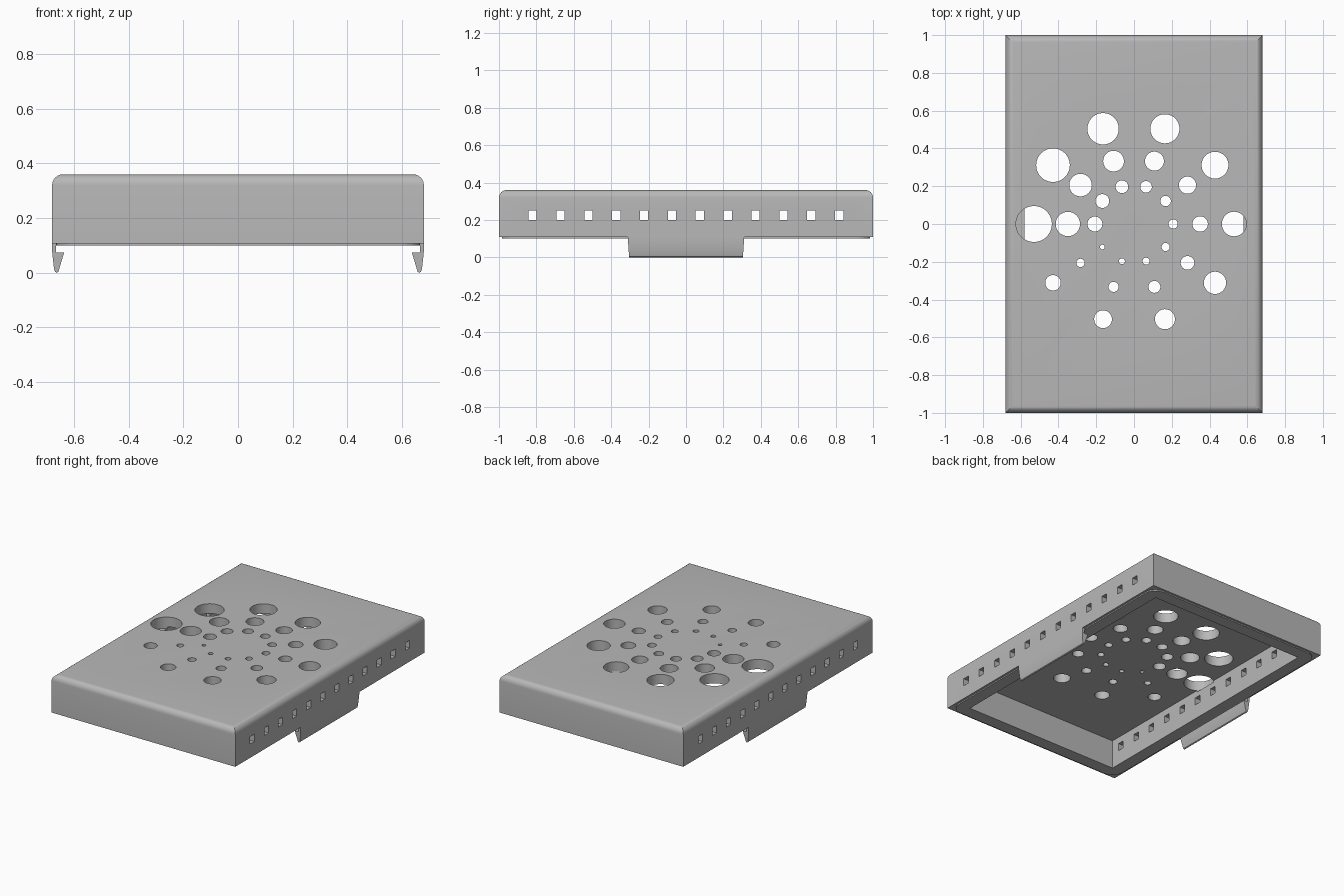
import bpy
import bmesh
from math import cos, sin, pi, radians
from mathutils import Matrix, Vector

default = bpy.data.objects.get("Cube")
if default:
    bpy.data.objects.remove(default)

grey = bpy.data.materials.new("plain grey")
grey.use_nodes = True
colour = (0.48, 0.48, 0.48, 1)
grey.diffuse_color = colour
grey.node_tree.nodes["Principled BSDF"].inputs["Base Color"].default_value = colour

HALF_X, HALF_Y = 0.68, 1.0
BASE, TOP = 0.108, 0.36
WALL, CEILING = 0.10, 0.295


def finish(name, bm):
    """Turn a bmesh into a grey object."""
    bmesh.ops.recalc_face_normals(bm, faces=bm.faces)
    mesh = bpy.data.meshes.new(name)
    bm.to_mesh(mesh)
    bm.free()
    mesh.materials.append(grey)
    obj = bpy.data.objects.new(name, mesh)
    bpy.context.collection.objects.link(obj)
    return obj


def add_box(bm, low, high):
    low, high = Vector(low), Vector(high)
    place = Matrix.Translation((low + high) / 2) @ Matrix.Diagonal((*(high - low), 1))
    bmesh.ops.create_cube(bm, size=1, matrix=place)


def add_prism(bm, points, offset):
    face = bm.faces.new([bm.verts.new(p) for p in points])
    made = bmesh.ops.extrude_face_region(bm, geom=[face])["geom"]
    bmesh.ops.translate(bm, vec=offset,
                        verts=[v for v in made if isinstance(v, bmesh.types.BMVert)])


def activate(obj):
    bpy.ops.object.select_all(action='DESELECT')
    obj.select_set(True)
    bpy.context.view_layer.objects.active = obj


def cut(obj, cutter):
    mod = obj.modifiers.new("cut", 'BOOLEAN')
    mod.operation = 'DIFFERENCE'
    mod.solver = 'EXACT'
    mod.object = cutter
    activate(obj)
    bpy.ops.object.modifier_apply(modifier=mod.name)


def smooth(obj):
    activate(obj)
    bpy.ops.object.shade_smooth_by_angle(angle=radians(30))


# Cover block with rounded top edges
bm = bmesh.new()
add_box(bm, (-HALF_X, -HALF_Y, BASE), (HALF_X, HALF_Y, TOP))
rim = [e for e in bm.edges if all(v.co.z > TOP - 0.001 for v in e.verts)]
bmesh.ops.bevel(bm, geom=rim, offset=0.04, segments=6, profile=0.5, affect='EDGES')
cover = finish("cover", bm)

# Thin lip under the wall, with rounded outer corners
bm = bmesh.new()
radius, lip_x, lip_y = 0.08, HALF_X - 0.015, HALF_Y - 0.015
outline = []
for quarter, (sx, sy) in enumerate([(1, 1), (-1, 1), (-1, -1), (1, -1)]):
    for step in range(9):
        a = (quarter + step / 8) * pi / 2
        outline.append((sx * (lip_x - radius) + radius * cos(a),
                        sy * (lip_y - radius) + radius * sin(a), 0.1))
add_prism(bm, outline, (0, 0, 0.009))
lip = finish("bottom_lip", bm)

# Hollow interior
bm = bmesh.new()
add_box(bm, (WALL - HALF_X, WALL - HALF_Y, 0), (HALF_X - WALL, HALF_Y - WALL, CEILING))
cavity = finish("cavity_cutter", bm)

# Three rings of round vents growing around the circle
bm = bmesh.new()
for ring, smallest, growth in [(0.53, 0.041, 0.006), (0.35, 0.022, 0.0047),
                               (0.207, 0.0125, 0.003)]:
    for k in range(10):
        a = radians(216 + 36 * k)
        r = smallest + growth * k
        bmesh.ops.create_cone(
            bm, cap_ends=True, segments=48, radius1=r, radius2=r, depth=0.12,
            matrix=Matrix.Translation((ring * cos(a), ring * sin(a), CEILING + 0.05)))
vents = finish("vent_cutter", bm)

# Square openings through both long walls
bm = bmesh.new()
for i in range(12):
    y = -0.82 + 0.149 * i
    for side in (-1, 1):
        inner, outer = sorted((side * 0.55, side * 0.75))
        add_box(bm, (inner, y - 0.022, 0.2), (outer, y + 0.022, 0.25))
slots = finish("slot_cutter", bm)

for cutter in (cavity, vents, slots):
    cut(cover, cutter)
cut(lip, cavity)
for cutter in (cavity, vents, slots):
    bpy.data.objects.remove(cutter)
smooth(cover)
smooth(lip)

# Snap clips with an inward barb, tapering slightly toward the tip
profile = [(0.68, BASE), (0.68, 0.08), (0.673, 0.015), (0.669, 0.004), (0.663, 0),
           (0.657, 0.004), (0.652, 0.02), (0.637, 0.07), (0.637, 0.075),
           (0.665, 0.075), (0.665, BASE)]
for side, name in ((1, "left_clip"), (-1, "right_clip")):
    bm = bmesh.new()
    add_prism(bm, [(side * x, -1, z) for x, z in profile], (0, 2, 0))
    for v in bm.verts:
        v.co.y *= 0.304 + 0.07 * v.co.z
    smooth(finish(name, bm))
